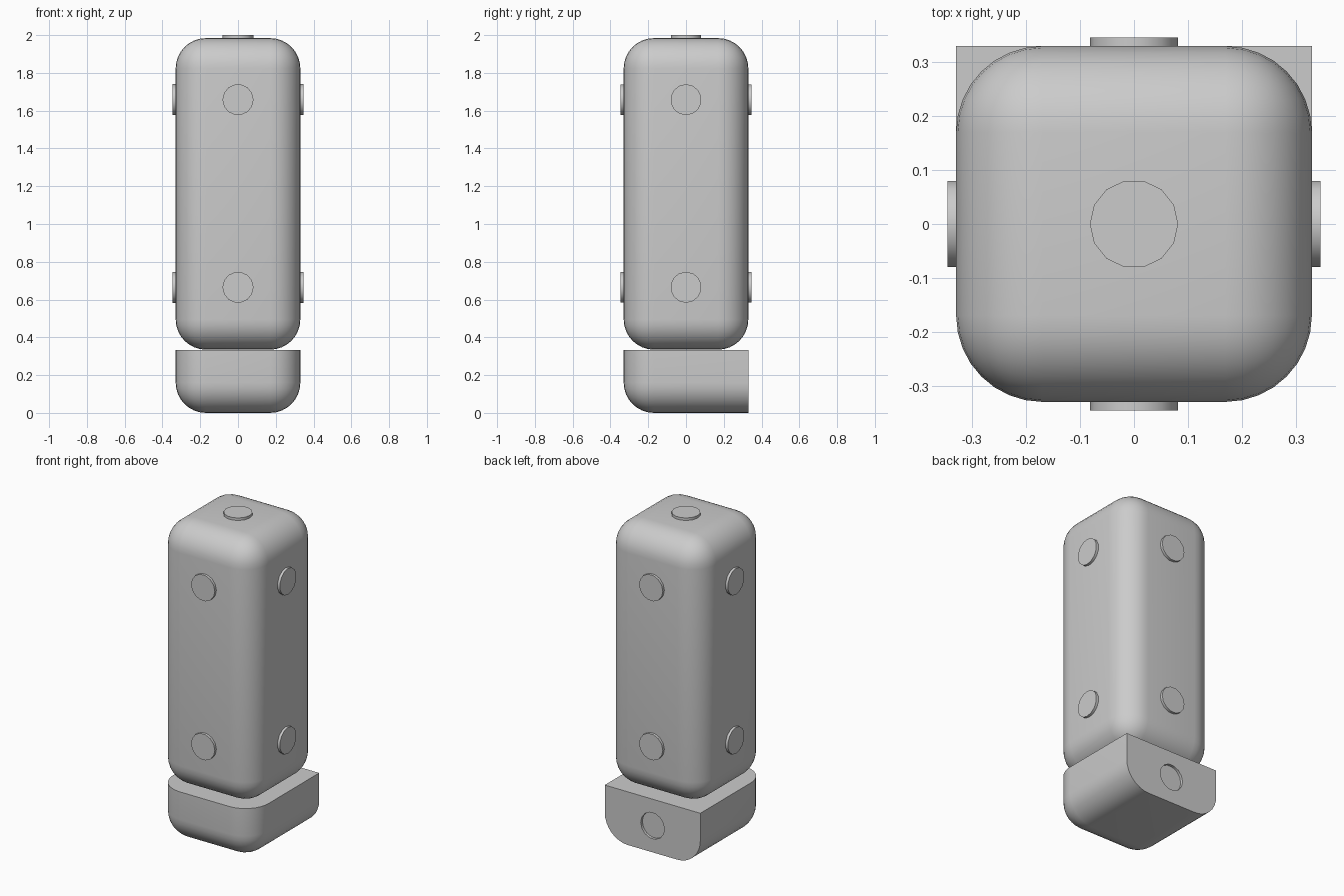
import bpy, bmesh
from mathutils import Vector

cube = bpy.data.objects.get("Cube")
if cube:
    bpy.data.objects.remove(cube, do_unlink=True)

HALF = 0.33        # half width of the body and foot
ROUND = 0.16       # edge radius
STUD_R = 0.082
STUD_OUT = 0.016   # stud height, also the socket depth
BODY_LOW, BODY_HIGH = 0.335, 1.984
FOOT_TOP = 0.332

grey = bpy.data.materials.new("plain grey")
grey.use_nodes = True
colour = (0.6, 0.6, 0.6, 1)
grey.diffuse_color = colour
grey.node_tree.nodes["Principled BSDF"].inputs["Base Color"].default_value = colour


def finish(bm, name):
    bmesh.ops.recalc_face_normals(bm, faces=bm.faces)
    mesh = bpy.data.meshes.new(name)
    bm.to_mesh(mesh)
    bm.free()
    mesh.materials.append(grey)
    obj = bpy.data.objects.new(name, mesh)
    bpy.context.collection.objects.link(obj)
    return obj


def smooth(obj):
    bpy.ops.object.select_all(action='DESELECT')
    obj.select_set(True)
    bpy.context.view_layer.objects.active = obj
    bpy.ops.object.shade_smooth_by_angle()


def rounded_box(low, high):
    low, high = Vector(low), Vector(high)
    bm = bmesh.new()
    bmesh.ops.create_cube(bm, size=1)
    bmesh.ops.scale(bm, vec=high - low, verts=bm.verts)
    bmesh.ops.translate(bm, vec=(low + high) / 2, verts=bm.verts)
    bmesh.ops.bevel(bm, geom=bm.edges[:], offset=ROUND, offset_type='OFFSET',
                    segments=8, profile=0.5, affect='EDGES')
    return bm


def slice_off(bm, point, normal):
    cut = bmesh.ops.bisect_plane(bm, geom=bm.verts[:] + bm.edges[:] + bm.faces[:],
                                 plane_co=point, plane_no=normal, clear_outer=True)
    rim = [e for e in cut["geom_cut"] if isinstance(e, bmesh.types.BMEdge)]
    bmesh.ops.contextual_create(bm, geom=rim)


def disc(name, centre, normal, depth):
    """Short cylinder centred on a surface point, along the surface normal."""
    bm = bmesh.new()
    bmesh.ops.create_cone(bm, cap_ends=True, segments=14, radius1=STUD_R,
                          radius2=STUD_R, depth=depth * 2)
    # Put a polygon corner on the x axis before turning it to the surface
    bm.verts.ensure_lookup_table()
    first = bm.verts[0].co
    spin = Vector((first.x, first.y, 0)).rotation_difference(Vector((1, 0, 0)))
    turn = Vector((0, 0, 1)).rotation_difference(Vector(normal))
    for v in bm.verts:
        v.co = turn @ (spin @ v.co) + Vector(centre)
    return finish(bm, name)


# Tall rounded body
smooth(finish(rounded_box((-HALF, -HALF, BODY_LOW), (HALF, HALF, BODY_HIGH)), "body"))

# Foot, flat on top and at the back
bm = rounded_box((-HALF, -HALF, 0), (HALF, 2 * HALF, 3 * HALF))
slice_off(bm, (0, 0, FOOT_TOP), (0, 0, 1))
slice_off(bm, (0, HALF, 0), (0, 1, 0))
foot = finish(bm, "foot")

# Shallow round socket in the back of the foot
cutter = disc("socket_cutter", (0, HALF, FOOT_TOP / 2), (0, 1, 0), STUD_OUT)
cutter.hide_render = True
socket = foot.modifiers.new("socket", 'BOOLEAN')
socket.operation = 'DIFFERENCE'
socket.solver = 'EXACT'
socket.object = cutter
bpy.context.view_layer.objects.active = foot
bpy.ops.object.modifier_apply(modifier=socket.name)
bpy.data.objects.remove(cutter, do_unlink=True)
smooth(foot)

# Studs: two on every side, one on top
sides = {"front": (0, -1, 0), "back": (0, 1, 0), "left": (1, 0, 0), "right": (-1, 0, 0)}
for side, normal in sides.items():
    for level, z in (("lower", 0.665), ("upper", 1.658)):
        centre = Vector(normal) * HALF + Vector((0, 0, z))
        smooth(disc(f"{side}_{level}_stud", centre, normal, STUD_OUT))
smooth(disc("top_stud", (0, 0, BODY_HIGH), (0, 0, 1), STUD_OUT))
